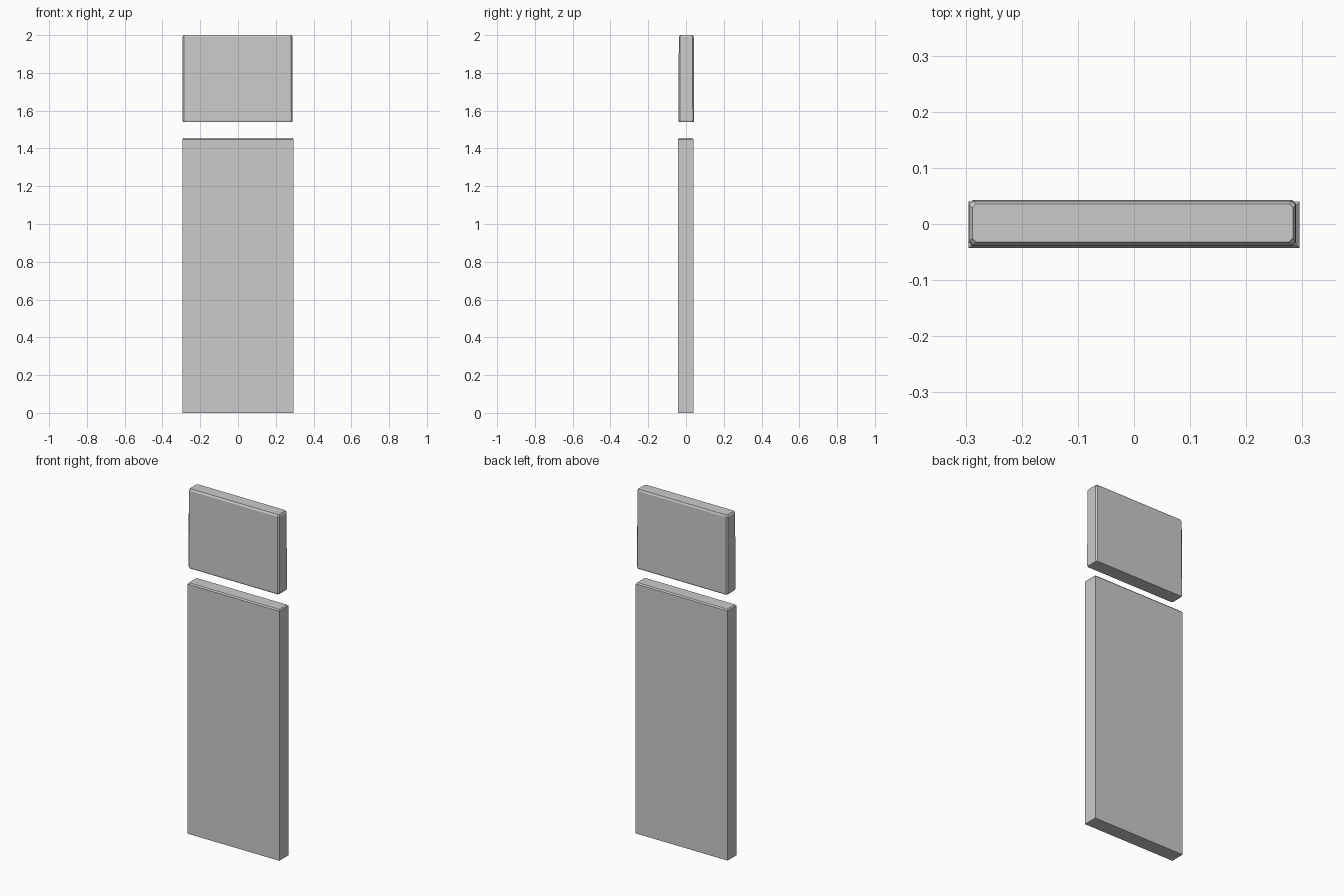
import bpy, bmesh

if "Cube" in bpy.data.objects:
    bpy.data.objects.remove(bpy.data.objects["Cube"])


def slab(name, sections, cut):
    """Loft stacked rectangles (z, x0, x1, y0, y1); cut chamfers the upright edges."""
    bm = bmesh.new()
    rings = []
    for z, x0, x1, y0, y1 in sections:
        if cut:
            c = cut
            pts = [(x0 + c, y0), (x1 - c, y0), (x1, y0 + c), (x1, y1 - c),
                   (x1 - c, y1), (x0 + c, y1), (x0, y1 - c), (x0, y0 + c)]
        else:
            pts = [(x0, y0), (x1, y0), (x1, y1), (x0, y1)]
        rings.append([bm.verts.new((x, y, z)) for x, y in pts])
    for a, b in zip(rings, rings[1:]):
        n = len(a)
        for i in range(n):
            j = (i + 1) % n
            bm.faces.new((a[i], a[j], b[j], b[i]))
    bm.faces.new(rings[0][::-1])
    bm.faces.new(rings[-1])
    bmesh.ops.recalc_face_normals(bm, faces=bm.faces)
    mesh = bpy.data.meshes.new(name)
    bm.to_mesh(mesh)
    bm.free()
    obj = bpy.data.objects.new(name, mesh)
    bpy.context.collection.objects.link(obj)
    return obj


# Tall lower panel: sharp upright edges, small chamfer round the top
slab("lower_panel", [
    (0.0, -0.295, 0.295, -0.043, 0.040),
    (1.448, -0.295, 0.295, -0.043, 0.040),
    (1.455, -0.289, 0.289, -0.037, 0.034),
], 0)

# Short upper panel: chamfered upright edges and rim, separated by a gap
slab("upper_panel", [
    (1.540, -0.290, 0.286, -0.038, 0.041),
    (1.548, -0.294, 0.289, -0.040, 0.043),
    (1.990, -0.294, 0.288, -0.038, 0.041),
    (2.000, -0.288, 0.283, -0.032, 0.036),
], 0.007)
